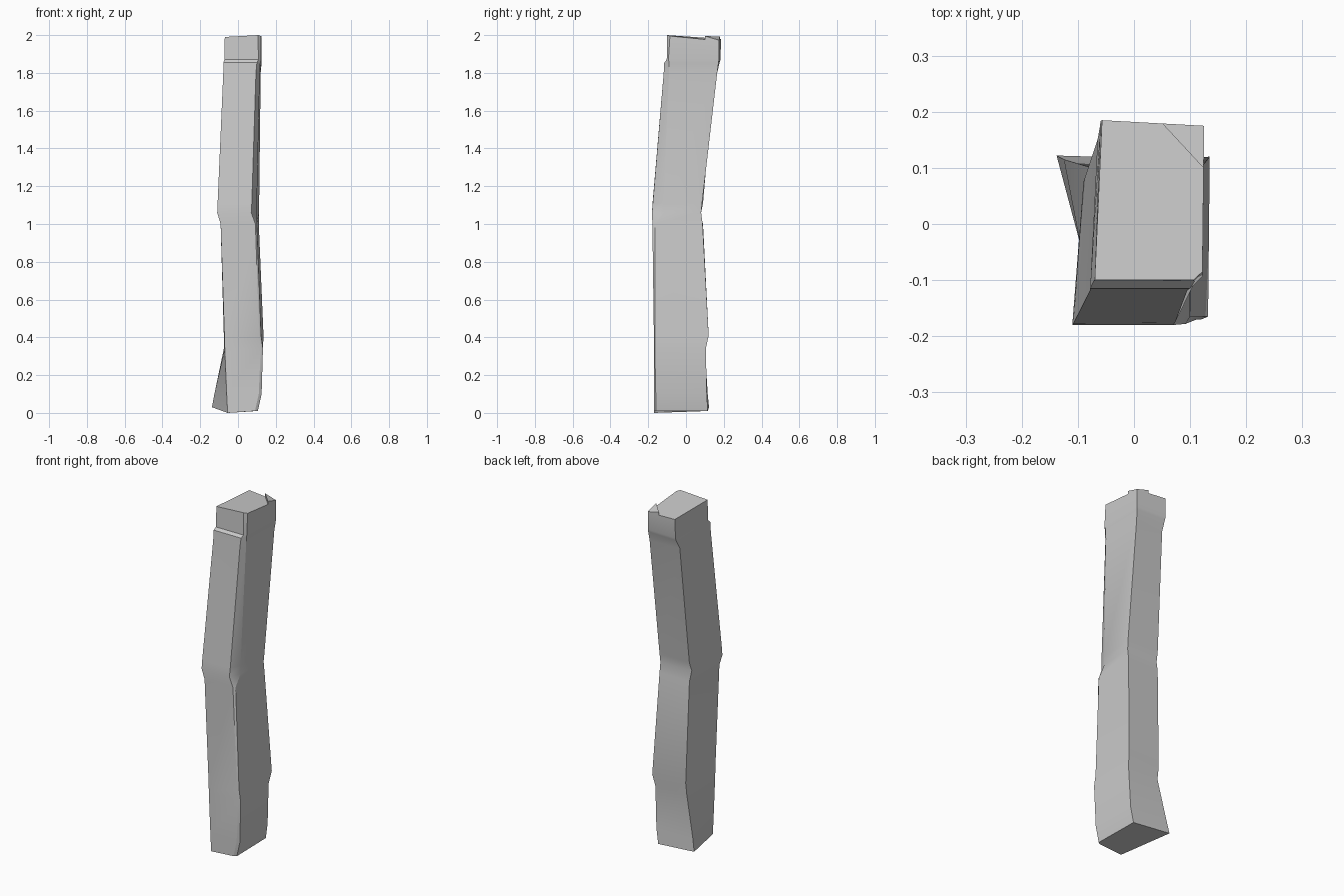
import bpy
import bmesh
import math

default_cube = bpy.data.objects.get("Cube")
if default_cube:
    bpy.data.objects.remove(default_cube, do_unlink=True)


def make_material(name, value):
    material = bpy.data.materials.new(name)
    material.use_nodes = True
    colour = (value, value, value, 1)
    material.diffuse_color = colour
    material.node_tree.nodes["Principled BSDF"].inputs["Base Color"].default_value = colour
    return material


def section(z, front_left, front_bevel, right_bevel, back_right, back_left):
    """One cross-section of the post: five corners at a height."""
    corners = (front_left, front_bevel, right_bevel, back_right, back_left)
    return [(x, y, z) for x, y in corners]


# Cross-sections from the flared foot, past the bend, to the stepped cap
sections = [
    section(.01, (-.055, -.17), (.09, -.17), (.105, -.16), (.1, .115), (-.138, .122)),
    section(.1, (-.06, -.17), (.11, -.17), (.125, -.16), (.115, .11), (-.125, .115)),
    section(.34, (-.07, -.17), (.12, -.17), (.132, -.165), (.125, .105), (-.075, .1)),
    section(.41, (-.072, -.17), (.112, -.17), (.122, -.165), (.135, .12), (-.075, .11)),
    section(1, (-.092, -.178), (.092, -.178), (.1, -.165), (.11, .088), (-.085, .09)),
    section(1.06, (-.11, -.18), (.07, -.18), (.1, -.12), (.11, .08), (-.09, .075)),
    section(1.11, (-.108, -.177), (.073, -.176), (.1, -.12), (.112, .085), (-.085, .09)),
    section(1.8, (-.078, -.118), (.095, -.118), (.115, -.09), (.12, .165), (-.065, .15)),
    section(1.855, (-.078, -.115), (.1, -.115), (.118, -.09), (.125, .172), (-.06, .178)),
    section(1.87, (-.072, -.102), (.108, -.102), (.122, -.093), (.125, .175), (-.06, .183)),
    section(1.98, (-.07, -.1), (.106, -.1), (.122, -.085), (.125, .175), (-.057, .185)),
]


def build_post(name, material):
    bm = bmesh.new()
    rings = [[bm.verts.new(point) for point in ring] for ring in sections]

    # Side walls between neighbouring sections
    for lower, upper in zip(rings, rings[1:]):
        for i in range(len(lower)):
            j = (i + 1) % len(lower)
            bm.faces.new((lower[i], lower[j], upper[j], upper[i]))

    # Uneven foot and sloping cap
    bm.faces.new(reversed(rings[0]))
    cap = bm.faces.new(rings[-1])
    rings[0][0].co.z = 0
    rings[0][-1].co.z = .03
    for vert, lift in zip(rings[-1], (.01, .02, .015, -.01, 0)):
        vert.co.z += lift

    # Raised splinter on the back right corner of the cap
    corner, right, back = rings[-1][3], rings[-1][2], rings[-1][4]
    ends = []
    for neighbour, share in ((right, .29), (back, .41)):
        edge = bm.edges.get((corner, neighbour))
        ends.append(bmesh.utils.edge_split(edge, corner, share)[1])
    bmesh.utils.face_split(cap, ends[0], ends[1])
    tip = next(f for f in corner.link_faces if set(f.verts) == {corner, *ends})
    raised = bmesh.ops.extrude_face_region(bm, geom=[tip])["geom"]
    for vert in (v for v in raised if isinstance(v, bmesh.types.BMVert)):
        vert.co.z += .003 if vert.co.y > .174 and vert.co.x > .1 else .018
    if tip.is_valid:
        bm.faces.remove(tip)

    bmesh.ops.recalc_face_normals(bm, faces=bm.faces)
    mesh = bpy.data.meshes.new(name)
    bm.to_mesh(mesh)
    bm.free()
    mesh.materials.append(material)
    post = bpy.data.objects.new(name, mesh)
    bpy.context.collection.objects.link(post)
    return post


post = build_post("bent_post", make_material("pale_grey", .6))

# Soft shading across gentle creases, sharp main corners
bpy.ops.object.select_all(action="DESELECT")
post.select_set(True)
bpy.context.view_layer.objects.active = post
bpy.ops.object.shade_smooth_by_angle(angle=math.radians(25))
